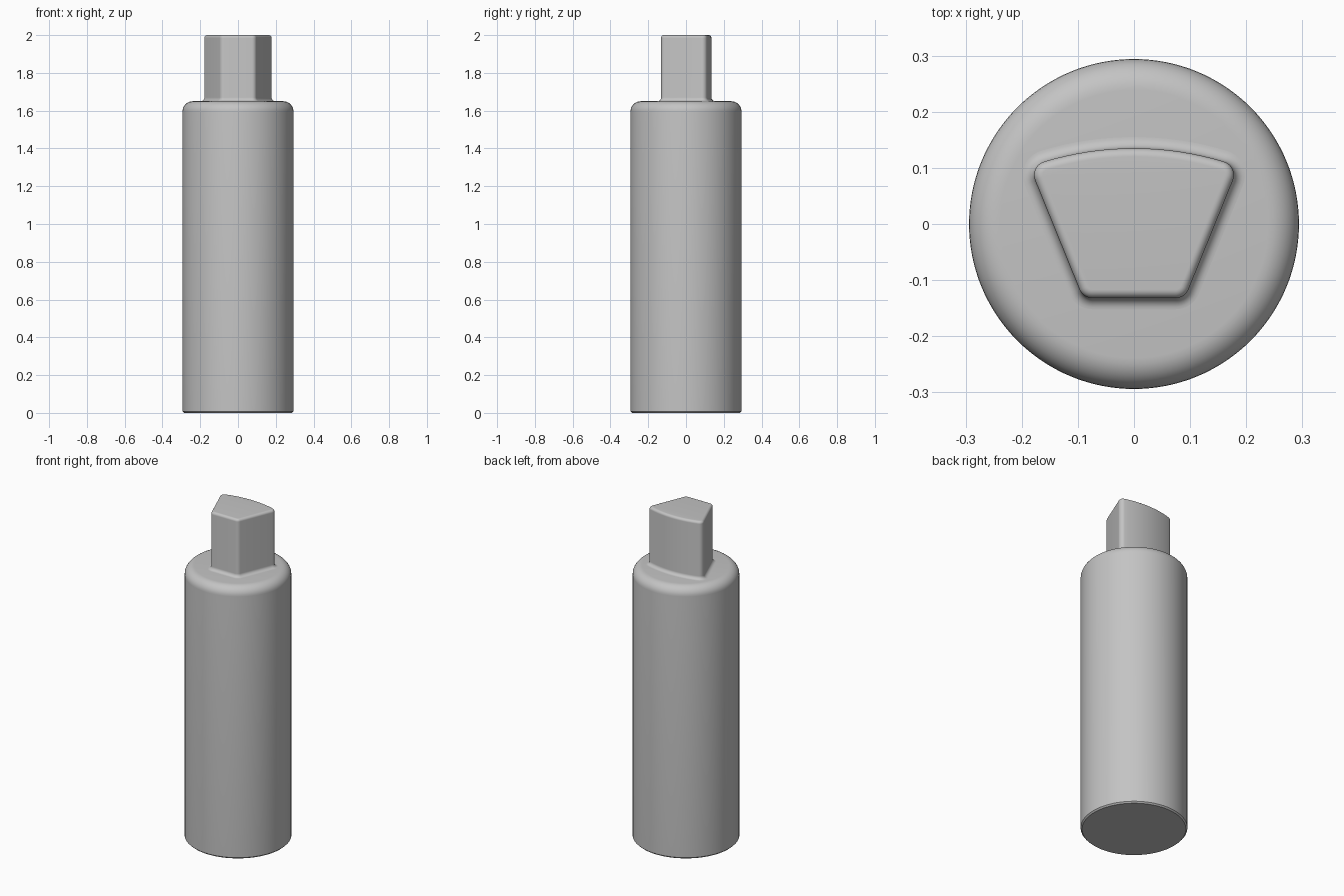
import bpy, bmesh, math
from mathutils import Vector

cube = bpy.data.objects.get("Cube")
if cube:
    bpy.data.objects.remove(cube, do_unlink=True)

metal = bpy.data.materials.new("plain grey")
metal.use_nodes = True
grey = (0.55, 0.55, 0.55, 1)
metal.diffuse_color = grey
metal.node_tree.nodes["Principled BSDF"].inputs["Base Color"].default_value = grey


def loft(name, rings, cap_bottom):
    """Skin a stack of equal rings, cap the top and smooth the rounded edges."""
    bm = bmesh.new()
    loops = [[bm.verts.new(p) for p in ring] for ring in rings]
    n = len(loops[0])
    for low, high in zip(loops, loops[1:]):
        for i in range(n):
            j = (i + 1) % n
            bm.faces.new((low[i], low[j], high[j], high[i]))
    bm.faces.new(loops[-1])
    if cap_bottom:
        bm.faces.new(loops[0][::-1])
    mesh = bpy.data.meshes.new(name)
    bm.to_mesh(mesh)
    bm.free()
    mesh.materials.append(metal)
    obj = bpy.data.objects.new(name, mesh)
    bpy.context.collection.objects.link(obj)
    bpy.ops.object.select_all(action="DESELECT")
    obj.select_set(True)
    bpy.context.view_layer.objects.active = obj
    bpy.ops.object.shade_smooth_by_angle(angle=math.radians(30))
    return obj


def direction(a):
    return Vector((math.cos(a), math.sin(a)))


def sweep(a, b, steps):
    return [a + (b - a) * i / steps for i in range(steps + 1)]


QUARTER = sweep(0, math.pi / 2, 8)
SHOULDER = 1.65

# Round body: small bottom chamfer, rounded shoulder
radius, fillet = 0.294, 0.055
profile = [(radius - 0.008, 0), (radius, 0.008)]
profile += [(radius - fillet + fillet * math.cos(a),
             SHOULDER - fillet + fillet * math.sin(a)) for a in QUARTER]
turn = [math.tau * i / 128 for i in range(128)]
loft("body", [[(r * math.cos(a), r * math.sin(a), z) for a in turn]
              for r, z in profile], True)

# Key outline: (core point, outward normal) pairs for the right half
corner = 0.025
side = math.radians(-22)
arc_centre, arc_radius = Vector((0, -0.415)), 0.525
arc_end = math.acos(0.153 / arc_radius)
front_core = Vector((0.074, -0.107))
back_core = arc_centre + direction(arc_end) * arc_radius
half = [(front_core, direction(a)) for a in sweep(-math.pi / 2, side, 8)]
half += [(back_core, direction(a)) for a in sweep(side, arc_end, 10)]
half += [(arc_centre + direction(a) * arc_radius, direction(a))
         for a in sweep(arc_end, math.pi / 2, 8)[1:]]
flip = Vector((-1, 1))
outline = half + [(c * flip, n * flip) for c, n in half[-2::-1]]

# Key: flared foot, straight sides, rounded top edge
foot, lip = 0.02, 0.015
levels = [(foot * (1 - math.sin(a)), SHOULDER + foot * (1 - math.cos(a))) for a in QUARTER]
levels += [(lip * (math.cos(a) - 1), 2 - lip + lip * math.sin(a)) for a in QUARTER]
loft("drive_key", [[(*(c + n * (corner + d)), z) for c, n in outline]
                   for d, z in levels], False)
